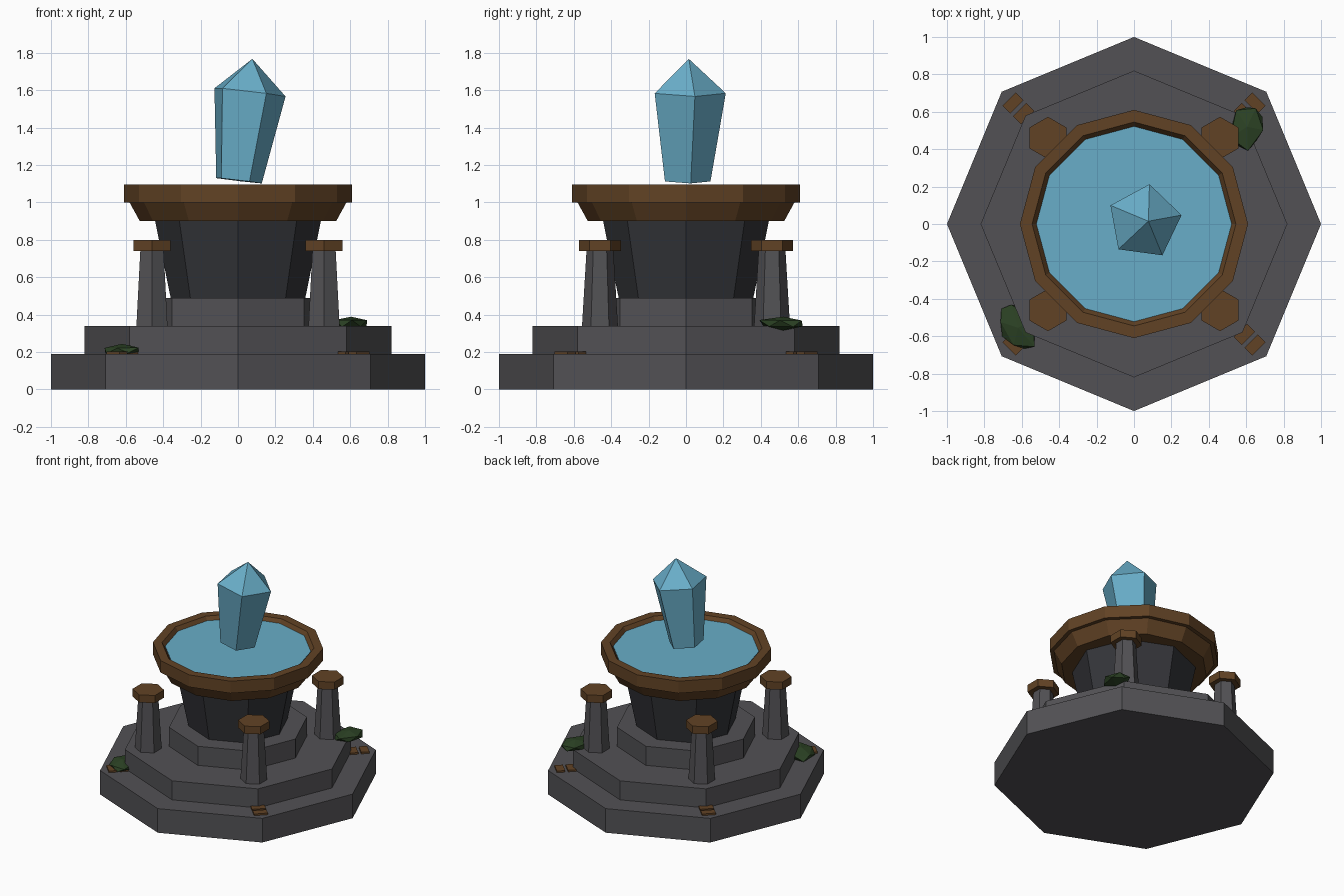
import bpy, bmesh, random
from math import pi, cos, sin
from mathutils import Vector, Matrix

if "Cube" in bpy.data.objects:
    bpy.data.objects.remove(bpy.data.objects["Cube"])

random.seed(4)

def material(name, rgb):
    m = bpy.data.materials.new(name)
    m.diffuse_color = (*rgb, 1)
    m.use_nodes = True
    m.node_tree.nodes["Principled BSDF"].inputs["Base Color"].default_value = m.diffuse_color
    return m

STONE = material("stone", (0.085, 0.083, 0.09))
DARK = material("dark_stone", (0.035, 0.036, 0.042))
BROWN = material("bronze", (0.12, 0.055, 0.018))
BLUE = material("water", (0.14, 0.42, 0.58))
MOSS = material("moss", (0.025, 0.055, 0.018))

def finish(name, bm, mat):
    bmesh.ops.recalc_face_normals(bm, faces=bm.faces)
    me = bpy.data.meshes.new(name)
    bm.to_mesh(me)
    bm.free()
    me.materials.append(mat)
    ob = bpy.data.objects.new(name, me)
    bpy.context.collection.objects.link(ob)
    return ob

def lathe(name, profile, sides, mat, at=(0, 0, 0), turn=0.0, tilt=None):
    """Flat-sided solid of revolution from (radius, z) pairs; ends are capped."""
    bm = bmesh.new()
    rings = []
    for r, z in profile:
        if r == 0:
            rings.append([bm.verts.new((0, 0, z))] * sides)
        else:
            rings.append([bm.verts.new((r * cos(turn + 2 * pi * i / sides),
                                        r * sin(turn + 2 * pi * i / sides), z))
                          for i in range(sides)])
    for a, b in zip(rings, rings[1:]):
        for i in range(sides):
            j = (i + 1) % sides
            bm.faces.new(list(dict.fromkeys((a[i], a[j], b[j], b[i]))))
    for (r, z), ring in ((profile[0], rings[0]), (profile[-1], rings[-1])):
        if r:
            bm.faces.new(ring)
    if tilt:
        bm.transform(tilt)
    bm.transform(Matrix.Translation(at))
    return finish(name, bm, mat)

# Stepped octagonal base
for name, r, z0, z1 in (("base_step", 1.0, 0, 0.19), ("middle_step", 0.82, 0.19, 0.34),
                        ("upper_step", 0.5, 0.34, 0.49)):
    lathe(name, [(r, z0), (r, z1)], 8, STONE)

# Pedestal, bowl with raised rim, water
lathe("pedestal", [(0.36, 0.49), (0.445, 0.91)], 8, DARK)
lathe("bowl", [(0.525, 0.9), (0.58, 1.0), (0.61, 1.0), (0.61, 1.095),
               (0.545, 1.095), (0.52, 1.06)], 12, BROWN)
lathe("water", [(0.522, 1.055), (0.522, 1.068)], 12, BLUE)

# Tilted floating crystal
axis = Vector((0.118, 0.02, 1)).normalized()
lean = Vector((0, 0, 1)).rotation_difference(axis).to_matrix().to_4x4()
lathe("crystal", [(0.13, 0), (0.203, 0.477), (0, 0.655)], 5, BLUE,
      at=(0.0, 0.002, 1.117), turn=0.18, tilt=lean)

# Four corner posts with caps, and paired plates on the lowest step
for sx in (-1, 1):
    for sy in (-1, 1):
        p = (0.46 * sx, 0.46 * sy, 0)
        lathe("post", [(0.096, 0.34), (0.072, 0.74)], 6, STONE, at=p, turn=pi / 2)
        lathe("post_cap", [(0.113, 0.74), (0.113, 0.8)], 6, BROWN, at=p, turn=pi / 2)
        for d in (0.59, 0.647):
            bm = bmesh.new()
            bmesh.ops.create_cube(bm, size=1)
            bm.transform(Matrix.Translation((d * sx, d * sy, 0.195))
                         @ Matrix.Rotation(sx * sy * pi / 4, 4, 'Z')
                         @ Matrix.Diagonal((0.06, 0.1, 0.016, 1)))
            finish("step_plate", bm, BROWN)

# Flattened irregular moss clumps
for at, size, turn in (((0.605, 0.52, 0.352), (0.095, 0.13, 0.038), -0.2),
                       ((-0.62, -0.555, 0.208), (0.095, 0.14, 0.032), 0.5)):
    bm = bmesh.new()
    bmesh.ops.create_icosphere(bm, subdivisions=1, radius=1)
    for v in bm.verts:
        v.co *= random.uniform(0.9, 1.15)
    bm.transform(Matrix.Translation(at) @ Matrix.Rotation(turn, 4, 'Z')
                 @ Matrix.Diagonal((*size, 1)))
    finish("moss_clump", bm, MOSS)
